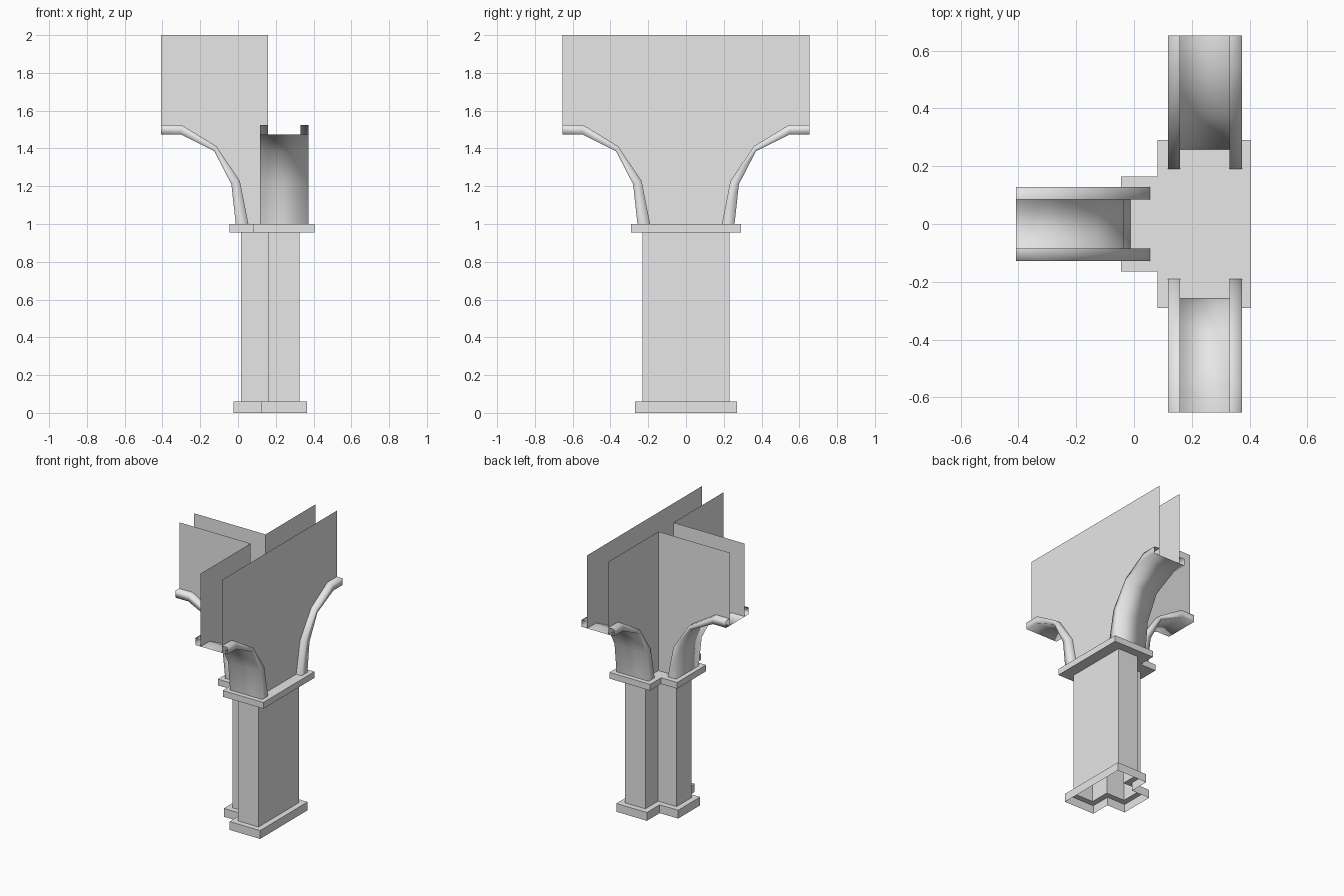
import bpy
import bmesh
from math import cos, sin, radians

cube = bpy.data.objects.get("Cube")
if cube:
    bpy.data.objects.remove(cube)

STONE = (0.8, 0.8, 0.8, 1.0)
stone = bpy.data.materials.new("pale_grey_stone")
stone.use_nodes = True
stone.diffuse_color = STONE
stone.node_tree.nodes["Principled BSDF"].inputs["Base Color"].default_value = STONE

PIVOT = 0.245      # x where the three arms meet
HALF = 0.085       # half the gap between paired walls
TRIM = 0.043       # how far the moulding stands out
REACH, TOP = 0.653, 2.0

# Arch curve as (distance from the pivot, height): underside and top of moulding
LOWER = [(0.257, 1.0), (0.28, 1.21), (0.37, 1.385), (0.55, 1.475), (REACH, 1.475)]
UPPER = [(0.19, 1.0), (0.235, 1.228), (0.36, 1.412), (0.545, 1.525), (REACH, 1.525)]


def finish(name, bm, smooth=False):
    mesh = bpy.data.meshes.new(name)
    bm.to_mesh(mesh)
    bm.free()
    mesh.materials.append(stone)
    for poly in mesh.polygons:
        poly.use_smooth = smooth
    obj = bpy.data.objects.new(name, mesh)
    bpy.context.collection.objects.link(obj)
    return obj


def loft(bm, rows, closed=False):
    rings = [[bm.verts.new(p) for p in row] for row in rows]
    for a, b in zip(rings, rings[1:]):
        n = len(a)
        for j in range(n if closed else n - 1):
            k = (j + 1) % n
            bm.faces.new((a[j], a[k], b[k], b[j]))
    return rings


def arm_point(angle, s, t, z):
    c, d = cos(angle), sin(angle)
    return (PIVOT + s * c - t * d, s * d + t * c, z)


def tee(z, bar=0.0, ends=0.0):
    """T-shaped outline, widened by 'bar' across the bars and 'ends' at the tips."""
    x0, x1, x2 = 0.015 - ends, 0.162 - bar, 0.325 + bar
    y1, y2 = HALF + bar, 0.23 + ends
    return [(x2, -y2, z), (x2, y2, z), (x1, y2, z), (x1, y1, z),
            (x0, y1, z), (x0, -y1, z), (x1, -y1, z), (x1, -y2, z)]


# Hollow column with open plinth and closed capital
bm = bmesh.new()
rings = loft(bm, [tee(0, 0.04, 0.04), tee(0.06, 0.04, 0.04), tee(0.06), tee(0.955),
                  tee(0.955, 0.08, 0.06), tee(1.0, 0.08, 0.06)], closed=True)
bm.faces.new(rings[-1])
finish("column", bm)

# Three arms: curved underside with a rolled moulding on each side
arms = {"front": radians(-90), "back": radians(90), "side": radians(180)}
for name, angle in arms.items():
    bm = bmesh.new()
    edge = HALF + TRIM
    rows = []
    for low, up in zip(LOWER, UPPER):
        section = [(up, -HALF), (up, -edge), (low, -edge),
                   (low, edge), (up, edge), (up, HALF)]
        rows.append([arm_point(angle, p[0], t, p[1]) for p, t in section])
    loft(bm, rows)
    finish(name + "_arch", bm, smooth=True)

# Thin walls on the inner corners
outline = [(HALF, 1.0)] + LOWER + [(REACH, TOP), (HALF, TOP)]
for name, angle in arms.items():
    sides = {"front": [-1], "back": [1], "side": [-1, 1]}[name]
    bm = bmesh.new()
    for side in sides:
        verts = [bm.verts.new(arm_point(angle, s, side * HALF, z)) for s, z in outline]
        bm.faces.new(verts if side < 0 else verts[::-1])
    finish(name + "_wall", bm)

# Long outer wall spanning the front and back arms
half = LOWER + [(REACH, TOP)]
bm = bmesh.new()
profile = half + [(-s, z) for s, z in reversed(half)]
bm.faces.new([bm.verts.new((PIVOT + HALF, s, z)) for s, z in profile])
finish("outer_wall", bm)
